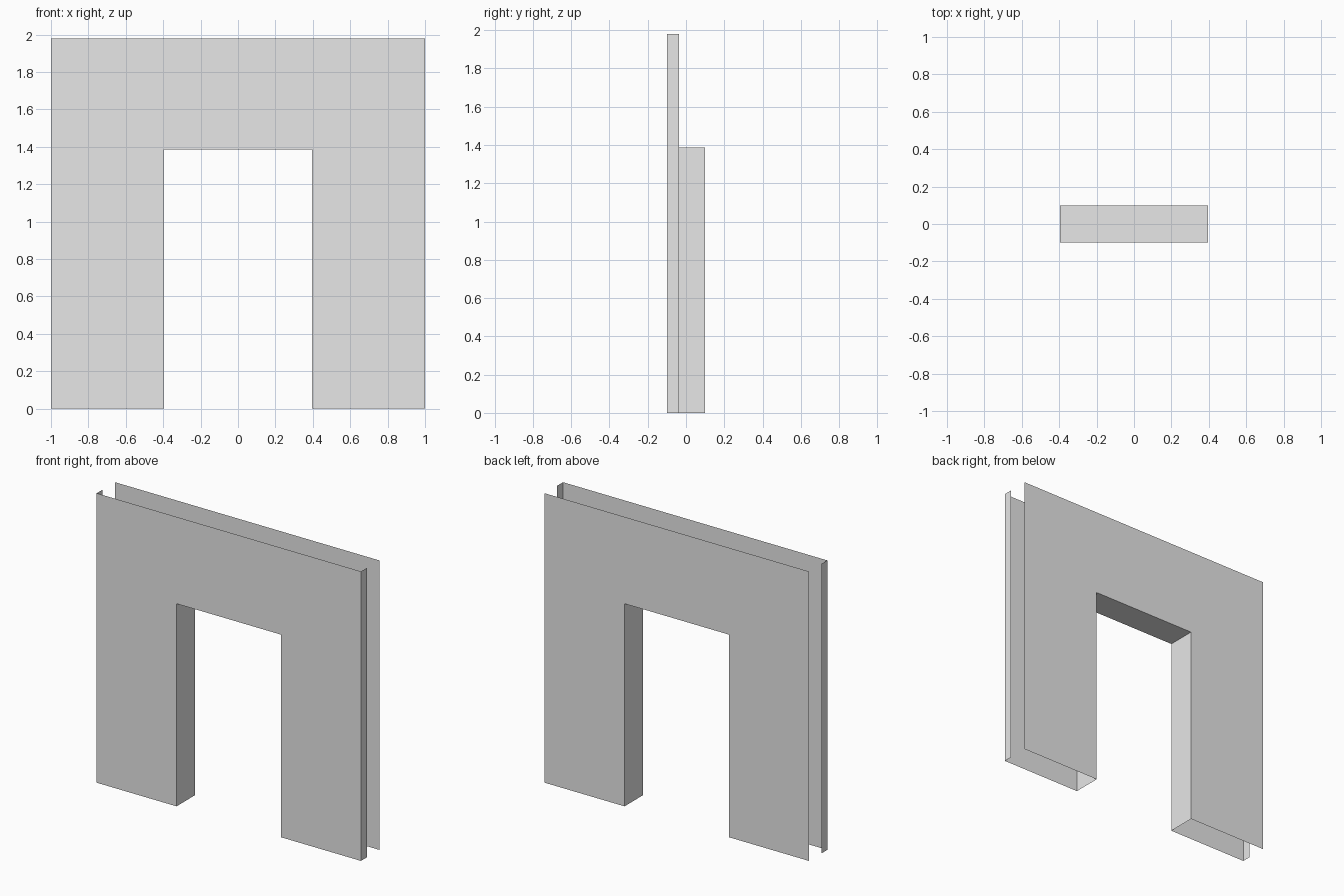
import bpy
import bmesh

cube = bpy.data.objects.get("Cube")
if cube:
    bpy.data.objects.remove(cube, do_unlink=True)

# Overall sizes
HALF_W, HEIGHT = 1.0, 1.98
DOOR_W, DOOR_H = 0.396, 1.386
FRONT, BACK = -0.099, 0.099
RETURN_Y = -0.036

grey = bpy.data.materials.new("plain_grey")
grey.use_nodes = True
colour = (0.8, 0.8, 0.8, 1)
grey.diffuse_color = colour
grey.node_tree.nodes["Principled BSDF"].inputs["Base Color"].default_value = colour


def sheet(name, points, facing):
    """Make one flat open face whose normal follows the facing vector."""
    bm = bmesh.new()
    face = bm.faces.new([bm.verts.new(p) for p in points])
    face.normal_update()
    if sum(a * b for a, b in zip(face.normal, facing)) < 0:
        face.normal_flip()
    mesh = bpy.data.meshes.new(name)
    bm.to_mesh(mesh)
    bm.free()
    mesh.materials.append(grey)
    obj = bpy.data.objects.new(name, mesh)
    bpy.context.collection.objects.link(obj)
    return obj


def upright(name, x, y0, y1, height, side):
    """Vertical strip running from front to back at a fixed x."""
    sheet(name, [(x, y0, 0), (x, y1, 0), (x, y1, height), (x, y0, height)],
          (side, 0, 0))


# Wall panels with the doorway notched out of the outline
half = [(DOOR_W, 0), (HALF_W, 0), (HALF_W, HEIGHT)]
outline = [(DOOR_W, DOOR_H)] + half
outline += [(-x, z) for x, z in reversed(outline)]
for name, y, side in (("front_panel", FRONT, -1), ("back_panel", BACK, 1)):
    sheet(name, [(x, y, z) for x, z in outline], (0, side, 0))

# Narrow outer returns and full-depth door jambs on each side
for label, s in (("left", 1), ("right", -1)):
    upright(label + "_return", s * HALF_W, FRONT, RETURN_Y, HEIGHT, s)
    upright(label + "_door_jamb", s * DOOR_W, FRONT, BACK, DOOR_H, -s)

# Underside of the doorway head
sheet("door_head",
      [(-DOOR_W, FRONT, DOOR_H), (DOOR_W, FRONT, DOOR_H),
       (DOOR_W, BACK, DOOR_H), (-DOOR_W, BACK, DOOR_H)], (0, 0, -1))
